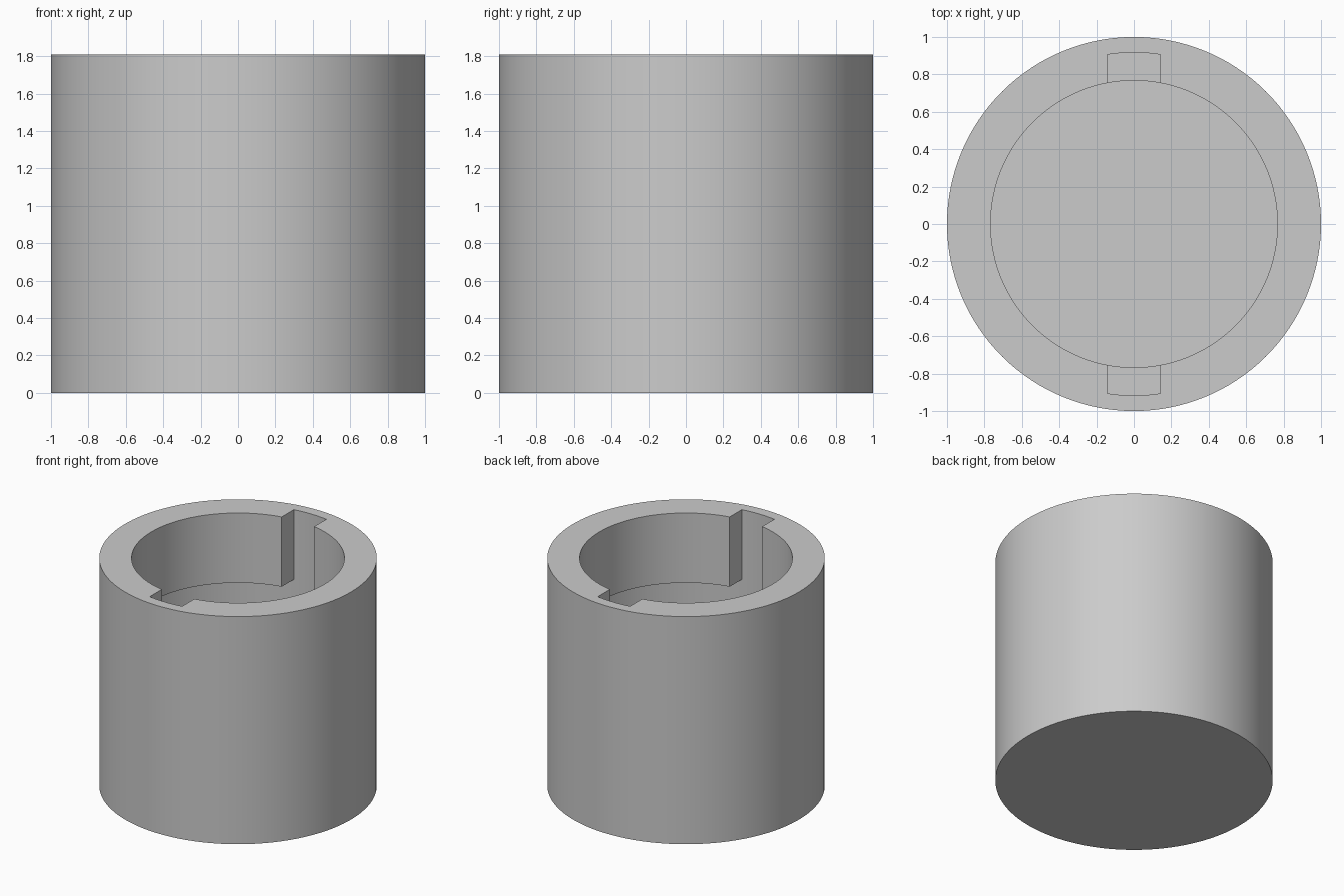
import bpy, bmesh
from math import asin, pi, cos, sin, radians

cube = bpy.data.objects.get("Cube")
if cube:
    bpy.data.objects.remove(cube, do_unlink=True)

HEIGHT, OUTER, BORE, GROOVE = 1.81, 1.0, 0.767, 0.917
HALF_SLOT = 0.143
LIP_Z, LEDGE_Z, FLOOR_Z = 1.255, 0.95, 0.2

# Angles round the socket, with exact stops at the corners of both slots
mouth, back = asin(HALF_SLOT / BORE), asin(HALF_SLOT / GROOVE)
stops = []
for centre in (pi / 2, 3 * pi / 2):
    stops += [(centre - back + 2 * back * i / 6, True) for i in range(7)]
    span = pi - 2 * mouth
    stops += [(centre + mouth + span * i / 56, False) for i in range(57)]

bm = bmesh.new()


def ring(radius, z, slot_radius=None):
    """Loop of vertices; slot_radius replaces the radius inside the slots."""
    loop = []
    for angle, in_slot in stops:
        r = slot_radius if slot_radius and in_slot else radius
        loop.append(bm.verts.new((r * cos(angle), r * sin(angle), z)))
    return loop


# Outer wall, slotted lip, undercut groove, then lower bore
loops = [
    ring(OUTER, 0),
    ring(OUTER, HEIGHT),
    ring(BORE, HEIGHT, GROOVE),
    ring(BORE, LIP_Z, GROOVE),
    ring(GROOVE, LIP_Z),
    ring(GROOVE, LEDGE_Z),
    ring(BORE, LEDGE_Z),
    ring(BORE, FLOOR_Z),
]
count = len(stops)
for low, high in zip(loops, loops[1:]):
    for i in range(count):
        j = (i + 1) % count
        bm.faces.new((low[i], low[j], high[j], high[i]))

# Underside and cavity floor
bm.faces.new(loops[0][::-1])
bm.faces.new(loops[-1])
bmesh.ops.remove_doubles(bm, verts=bm.verts, dist=0.0001)
bmesh.ops.recalc_face_normals(bm, faces=bm.faces)

mesh = bpy.data.meshes.new("twist_lock_socket")
bm.to_mesh(mesh)
bm.free()
socket = bpy.data.objects.new("twist_lock_socket", mesh)
bpy.context.collection.objects.link(socket)

# Plain grey finish
grey = bpy.data.materials.new("light_grey")
grey.use_nodes = True
colour = (0.6, 0.6, 0.6, 1)
grey.diffuse_color = colour
for node in grey.node_tree.nodes:
    if node.type == 'BSDF_PRINCIPLED':
        node.inputs["Base Color"].default_value = colour
mesh.materials.append(grey)

bpy.ops.object.select_all(action='DESELECT')
socket.select_set(True)
bpy.context.view_layer.objects.active = socket
bpy.ops.object.shade_smooth_by_angle(angle=radians(30))
